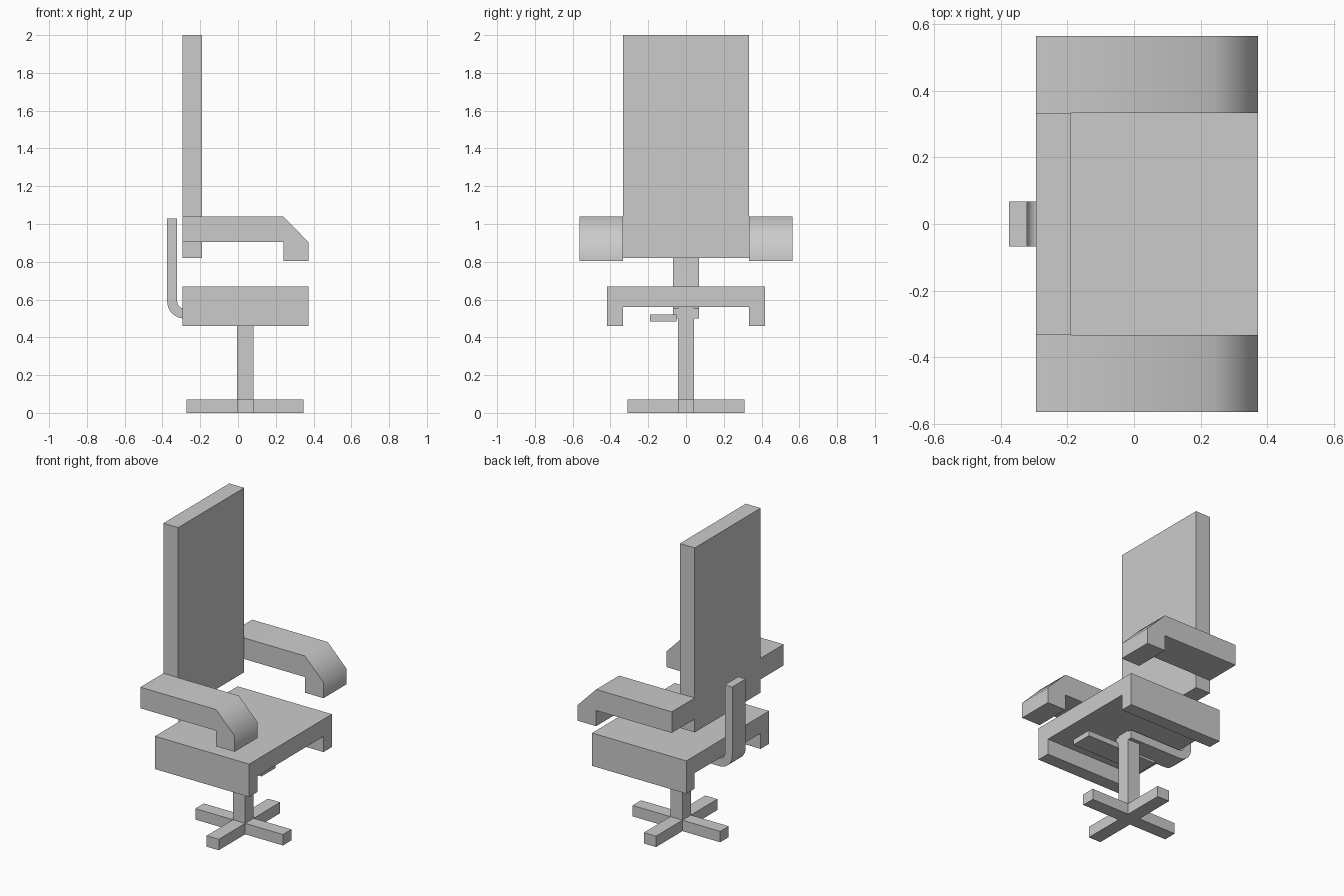
import bpy, bmesh, math
from mathutils import Vector

if "Cube" in bpy.data.objects:
    bpy.data.objects.remove(bpy.data.objects["Cube"])


def prism(name, profile, axis, lo, hi, smooth=False):
    """Extrude a 2D profile along an axis; profile holds the other two coordinates in order."""
    def place(p, d):
        c = list(p)
        c.insert("xyz".index(axis), d)
        return Vector(c)
    bm = bmesh.new()
    a = [bm.verts.new(place(p, lo)) for p in profile]
    b = [bm.verts.new(place(p, hi)) for p in profile]
    n = len(profile)
    bm.faces.new(a)
    bm.faces.new(b)
    for i in range(n):
        j = (i + 1) % n
        bm.faces.new((a[i], a[j], b[j], b[i]))
    bmesh.ops.recalc_face_normals(bm, faces=bm.faces)
    mesh = bpy.data.meshes.new(name)
    bm.to_mesh(mesh)
    bm.free()
    obj = bpy.data.objects.new(name, mesh)
    bpy.context.collection.objects.link(obj)
    if smooth:
        bpy.ops.object.select_all(action='DESELECT')
        obj.select_set(True)
        bpy.context.view_layer.objects.active = obj
        bpy.ops.object.shade_smooth_by_angle(angle=math.radians(50))
    return obj


def box(name, x, y, z):
    return prism(name, [(x[0], y[0]), (x[1], y[0]), (x[1], y[1]), (x[0], y[1])], "z", *z)


X0, X1 = -0.295, 0.372      # depth of seat and arms
CX, H = 0.038, 0.043        # post centre and half width

# Tall backrest
box("backrest", (X0, -0.19), (-0.333, 0.333), (0.82, 2.0))

# Armrests with a sloped front and a drop at the tip
arm = [(X0, 1.04), (0.24, 1.04), (X1, 0.905), (X1, 0.805),
       (0.24, 0.805), (0.24, 0.905), (X0, 0.905)]
for side, s in (("left", 1), ("right", -1)):
    prism(side + "_armrest", arm, "y", s * 0.333, s * 0.565, smooth=True)

# Seat with a lip hanging down each side
half = [(0.333, 0.56), (0.333, 0.46), (0.418, 0.46), (0.418, 0.67)]
seat = half + [(-y, z) for y, z in reversed(half)]
prism("seat", seat, "x", X0, X1)

# Bent bracket running under the seat and up behind the backrest
cx, cz, steps = -0.285, 0.59, 8
angles = [math.pi + i * math.pi / 2 / steps for i in range(steps + 1)]
outer = [(cx + 0.09 * math.cos(a), cz + 0.09 * math.sin(a)) for a in angles]
inner = [(cx + 0.037 * math.cos(a), cz + 0.037 * math.sin(a)) for a in reversed(angles)]
bracket = [(-0.375, 1.03)] + outer + [(0.08, 0.50), (0.08, 0.553)] + inner + [(-0.322, 1.03)]
prism("back_bracket", bracket, "y", -0.068, 0.068, smooth=True)

# Flat adjusting lever under the seat
box("lever", (-0.2, 0.3), (-0.19, -0.05), (0.485, 0.52))

# Square post
box("post", (CX - H, CX + H), (-H, H), (0.07, 0.56))

# Four-armed foot as a single cross
R = 0.31
corner = [(R, -H), (R, H), (H, H)]
cross = []
for k in range(4):
    c, s = round(math.cos(k * math.pi / 2)), round(math.sin(k * math.pi / 2))
    cross += [(CX + c * x - s * y, s * x + c * y) for x, y in corner]
prism("foot_cross", cross, "z", 0, 0.07)
